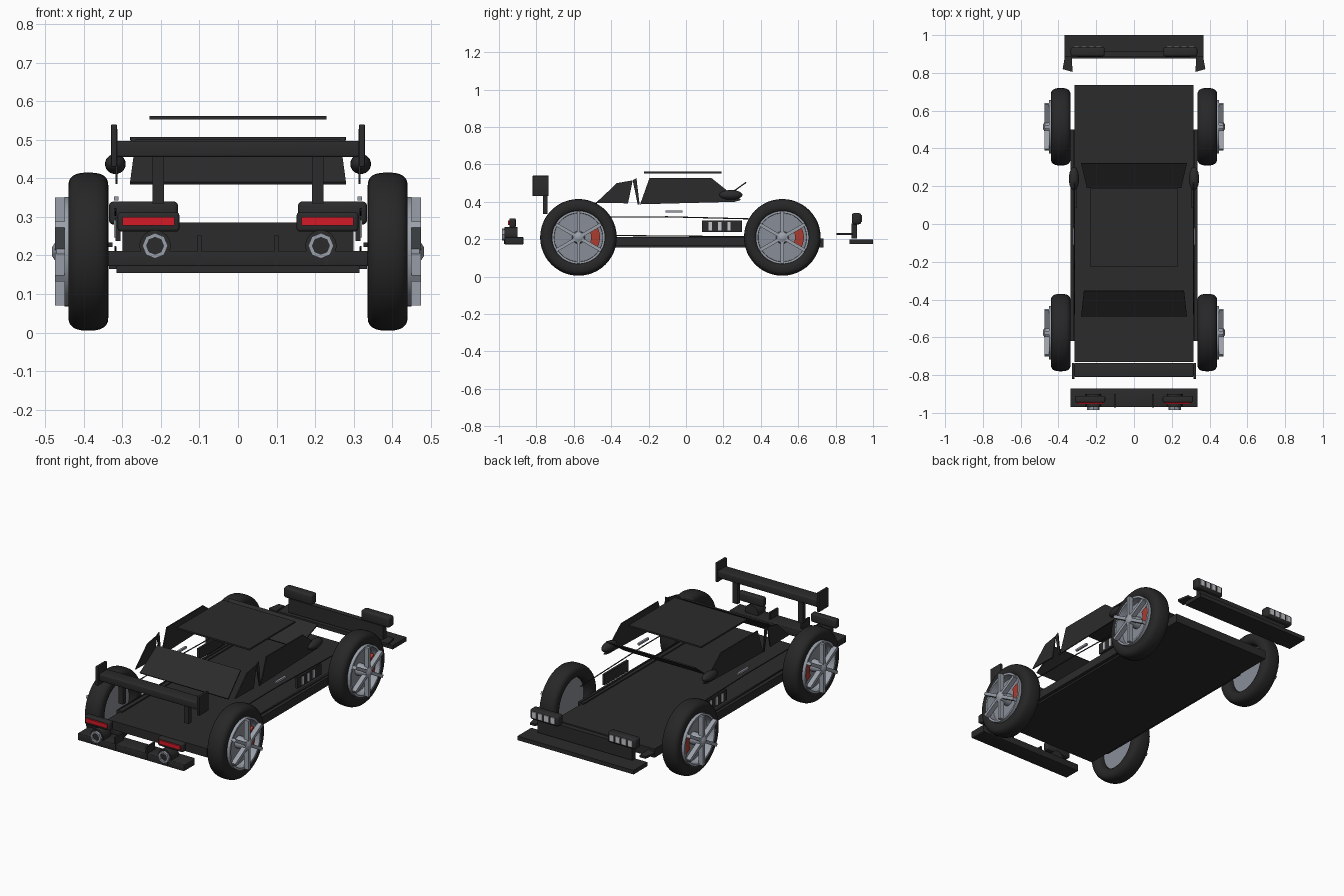
import bpy, bmesh, math
from mathutils import Matrix, Vector

cube = bpy.data.objects.get("Cube")
if cube:
    bpy.data.objects.remove(cube, do_unlink=True)


def material(name, rgb):
    m = bpy.data.materials.new(name)
    m.use_nodes = True
    m.diffuse_color = (*rgb, 1)
    m.node_tree.nodes["Principled BSDF"].inputs["Base Color"].default_value = (*rgb, 1)
    return m


BLACK = material("body black", (0.024, 0.024, 0.024))
RUBBER = material("tire rubber", (0.02, 0.02, 0.02))
SILVER = material("rim silver", (0.32, 0.35, 0.4))
DISC = material("brake disc grey", (0.25, 0.27, 0.31))
RED = material("lamp red", (0.65, 0.01, 0.02))
CALIPER = material("caliper red", (0.42, 0.045, 0.03))
LENS = material("lens white", (0.55, 0.57, 0.6))


def finish(name, bm, mat, smooth=False):
    bmesh.ops.recalc_face_normals(bm, faces=bm.faces)
    mesh = bpy.data.meshes.new(name)
    bm.to_mesh(mesh)
    bm.free()
    ob = bpy.data.objects.new(name, mesh)
    bpy.context.collection.objects.link(ob)
    mesh.materials.append(mat)
    if smooth:
        bpy.ops.object.select_all(action="DESELECT")
        ob.select_set(True)
        bpy.context.view_layer.objects.active = ob
        bpy.ops.object.shade_smooth_by_angle(angle=math.radians(40))
    return ob


def box(name, xr, yr, zr, mat=BLACK, bevel=0):
    """Box from its ranges along x, y and z."""
    bm = bmesh.new()
    bmesh.ops.create_cube(bm, size=1)
    for v in bm.verts:
        v.co = Vector([(a + b) / 2 + c * (b - a) for c, (a, b) in zip(v.co, (xr, yr, zr))])
    if bevel:
        bmesh.ops.bevel(bm, geom=bm.edges[:], offset=bevel, segments=3, affect="EDGES", profile=0.5)
    return finish(name, bm, mat, bool(bevel))


def plate(name, corners, thickness, mat=BLACK):
    """Flat panel given by its corners, thickened by a vector."""
    bm = bmesh.new()
    face = bm.faces.new([bm.verts.new(c) for c in corners])
    out = bmesh.ops.extrude_face_region(bm, geom=[face])["geom"]
    for v in out:
        if isinstance(v, bmesh.types.BMVert):
            v.co += Vector(thickness)
    return finish(name, bm, mat)


def lathe(name, profile, centre, axis, mat, sides=48):
    """Closed (along, radius) profile spun around the x or y axis."""
    bm = bmesh.new()
    turn = Vector((1, 0, 0)) if axis == "X" else Vector((0, 1, 0))
    place = (lambda a, r: (a, 0, r)) if axis == "X" else (lambda a, r: (0, a, r))
    verts = [bm.verts.new(place(a, r)) for a, r in profile]
    edges = [bm.edges.new((verts[i - 1], v)) for i, v in enumerate(verts)]
    bmesh.ops.spin(bm, geom=verts + edges, cent=(0, 0, 0), axis=turn,
                   angle=math.tau, steps=sides, use_duplicate=False)
    bmesh.ops.remove_doubles(bm, verts=bm.verts, dist=0.0005)
    bmesh.ops.translate(bm, verts=bm.verts, vec=centre)
    return finish(name, bm, mat, True)


def tube(name, a, b, radius, mat=BLACK):
    bm = bmesh.new()
    a, b = Vector(a), Vector(b)
    rot = (b - a).to_track_quat("Z", "Y").to_matrix().to_4x4()
    bmesh.ops.create_cone(bm, cap_ends=True, segments=10, radius1=radius, radius2=radius,
                          depth=(b - a).length, matrix=Matrix.Translation((a + b) / 2) @ rot)
    return finish(name, bm, mat, True)


# Wheels
def wheel(label, s, y):
    c = (0, y, 0.21)
    section = []
    for i in range(24):
        t = math.tau * i / 24
        f = lambda q: math.copysign(abs(q) ** 0.75, q)
        section.append((s * (0.388 + 0.052 * f(math.cos(t))), 0.168 + 0.037 * f(math.sin(t))))
    lathe(label + "_tire", section, c, "X", RUBBER)
    lathe(label + "_brake_disc", [(s * a, r) for a, r in ((0.38, 0), (0.38, 0.138), (0.405, 0.138), (0.405, 0))],
          c, "X", DISC)
    lathe(label + "_rim", [(s * a, r) for a, r in ((0.38, 0.128), (0.38, 0.142), (0.45, 0.142), (0.45, 0.13))],
          c, "X", SILVER)
    lathe(label + "_hub", [(s * a, r) for a, r in ((0.4, 0), (0.4, 0.035), (0.47, 0.03), (0.482, 0.012), (0.482, 0))],
          c, "X", SILVER, 16)
    bm = bmesh.new()
    for k in range(6):
        m = (Matrix.Translation((s * 0.46, y, 0.21)) @ Matrix.Rotation(k * math.tau / 6, 4, "X")
             @ Matrix.Translation((0, 0, 0.08)) @ Matrix.Diagonal((0.028, 0.018, 0.12, 1)))
        bmesh.ops.create_cube(bm, size=1, matrix=m)
    finish(label + "_spokes", bm, SILVER)
    arc = [math.radians(d) for d in range(-28, 29, 8)]
    pts = [(r * math.cos(t), r * math.sin(t)) for r, ts in ((0.115, arc), (0.068, arc[::-1])) for t in ts]
    plate(label + "_caliper", [(s * 0.4, y + a, 0.21 + b) for a, b in pts], (s * 0.03, 0, 0), CALIPER)


for s, side in ((1, "left"), (-1, "right")):
    wheel(side + "_spoiler_end", s, -0.575)
    wheel(side + "_splitter_end", s, 0.515)

# Floor and cabin panels
box("floor", (-0.315, 0.315), (-0.73, 0.735), (0.155, 0.205))
box("roof", (-0.23, 0.23), (-0.225, 0.19), (0.552, 0.561))
plate("rear_window", [(-0.28, -0.49, 0.39), (0.28, -0.49, 0.39), (0.265, -0.355, 0.5), (-0.265, -0.355, 0.5)],
      (0, 0.004, -0.006))
plate("windshield", [(-0.25, 0.19, 0.415), (0.25, 0.19, 0.415), (0.28, 0.32, 0.507), (-0.28, 0.32, 0.507)],
      (0, 0.003, -0.006))

# Splitter assembly
box("splitter", (-0.368, 0.368), (0.875, 1.0), (0.175, 0.198))
box("lamp_bar", (-0.3, 0.3), (0.885, 0.915), (0.205, 0.285))

# Tail bumper and wing
box("tail_bumper", (-0.337, 0.337), (-0.97, -0.87), (0.172, 0.212), bevel=0.004)
box("wing", (-0.315, 0.315), (-0.81, -0.735), (0.455, 0.497), bevel=0.006)
for x in (-0.23, -0.1, 0.1, 0.23):
    box("diffuser_fin", (x - 0.005, x + 0.005), (-0.972, -0.9), (0.175, 0.252))


def side_plate(name, s, x, outline, t, mat=BLACK):
    plate(name, [(s * x, y, z) for y, z in outline], (s * t, 0, 0), mat)


for s, side in ((1, "left_"), (-1, "right_")):
    def span(a, b):
        return tuple(sorted((s * a, s * b)))

    # Side glass and pillar
    side_plate(side + "window", s, 0.312, [(-0.245, 0.387), (-0.195, 0.528), (0.135, 0.528),
                                           (0.22, 0.46), (0.295, 0.41), (0.26, 0.4)], 0.006)
    side_plate(side + "quarter_window", s, 0.312, [(-0.48, 0.395), (-0.37, 0.5), (-0.285, 0.515), (-0.31, 0.392)], 0.006)
    side_plate(side + "pillar", s, 0.312, [(-0.285, 0.515), (-0.265, 0.527), (-0.248, 0.385), (-0.258, 0.385)], 0.006)

    # Skirt, body lines, vent and handle
    box(side + "skirt", span(0.3, 0.335), (-0.62, 0.5), (0.165, 0.212))
    tube(side + "upper_body_line", (s * 0.318, -0.5, 0.318), (s * 0.318, -0.1, 0.32), 0.003)
    tube(side + "fore_body_line", (s * 0.318, -0.1, 0.32), (s * 0.318, 0.5, 0.305), 0.003)
    tube(side + "lower_body_line", (s * 0.318, -0.62, 0.222), (s * 0.318, 0.5, 0.212), 0.003)
    box(side + "vent", span(0.305, 0.318), (0.085, 0.3), (0.238, 0.3))
    for y in (0.13, 0.18, 0.23):
        box(side + "vent_slot", span(0.317, 0.321), (y - 0.009, y + 0.009), (0.246, 0.292), LENS)
    box(side + "door_handle", span(0.31, 0.322), (-0.11, -0.02), (0.342, 0.353), SILVER)

    # Mirror
    bm = bmesh.new()
    bmesh.ops.create_uvsphere(bm, u_segments=20, v_segments=12, radius=1,
                              matrix=Matrix.Translation((s * 0.318, 0.24, 0.437)) @ Matrix.Diagonal((0.027, 0.062, 0.026, 1)))
    finish(side + "mirror", bm, BLACK, True)

    # Wing endplate and support
    box(side + "wing_endplate", span(0.314, 0.329), (-0.82, -0.735), (0.43, 0.54), bevel=0.003)
    box(side + "wing_support", span(0.192, 0.222), (-0.765, -0.74), (0.335, 0.46))

    # Canard beside the splitter
    plate(side + "canard", [(s * x, y, 0.222) for x, y in ((0.33, 0.89), (0.365, 0.89), (0.378, 0.82), (0.325, 0.805))],
          (0, 0, 0.012))

    # Head lamps
    box(side + "headlamp_pod", span(0.155, 0.335), (0.887, 0.937), (0.28, 0.34), bevel=0.012)
    for i in range(4):
        x = 0.187 + i * 0.039
        box(side + "headlamp_lens", span(x - 0.013, x + 0.013), (0.93, 0.942), (0.293, 0.329), LENS)

    # Tail lamps
    box(side + "taillamp_pod", span(0.152, 0.312), (-0.945, -0.91), (0.262, 0.312), bevel=0.008)
    box(side + "taillamp", span(0.165, 0.3), (-0.952, -0.94), (0.277, 0.3), RED)

    # Exhaust
    c = (s * 0.215, -0.95, 0.225)
    lathe(side + "exhaust_shell", [(-0.02, 0), (-0.02, 0.041), (0.05, 0.041), (0.05, 0)], c, "Y", BLACK, 16)
    lathe(side + "exhaust_rim", [(-0.034, 0.022), (-0.034, 0.033), (0, 0.033), (0, 0.022)], c, "Y", SILVER, 8)
    lathe(side + "exhaust_core", [(-0.024, 0), (-0.024, 0.024), (0, 0.024), (0, 0)], c, "Y", BLACK, 16)
